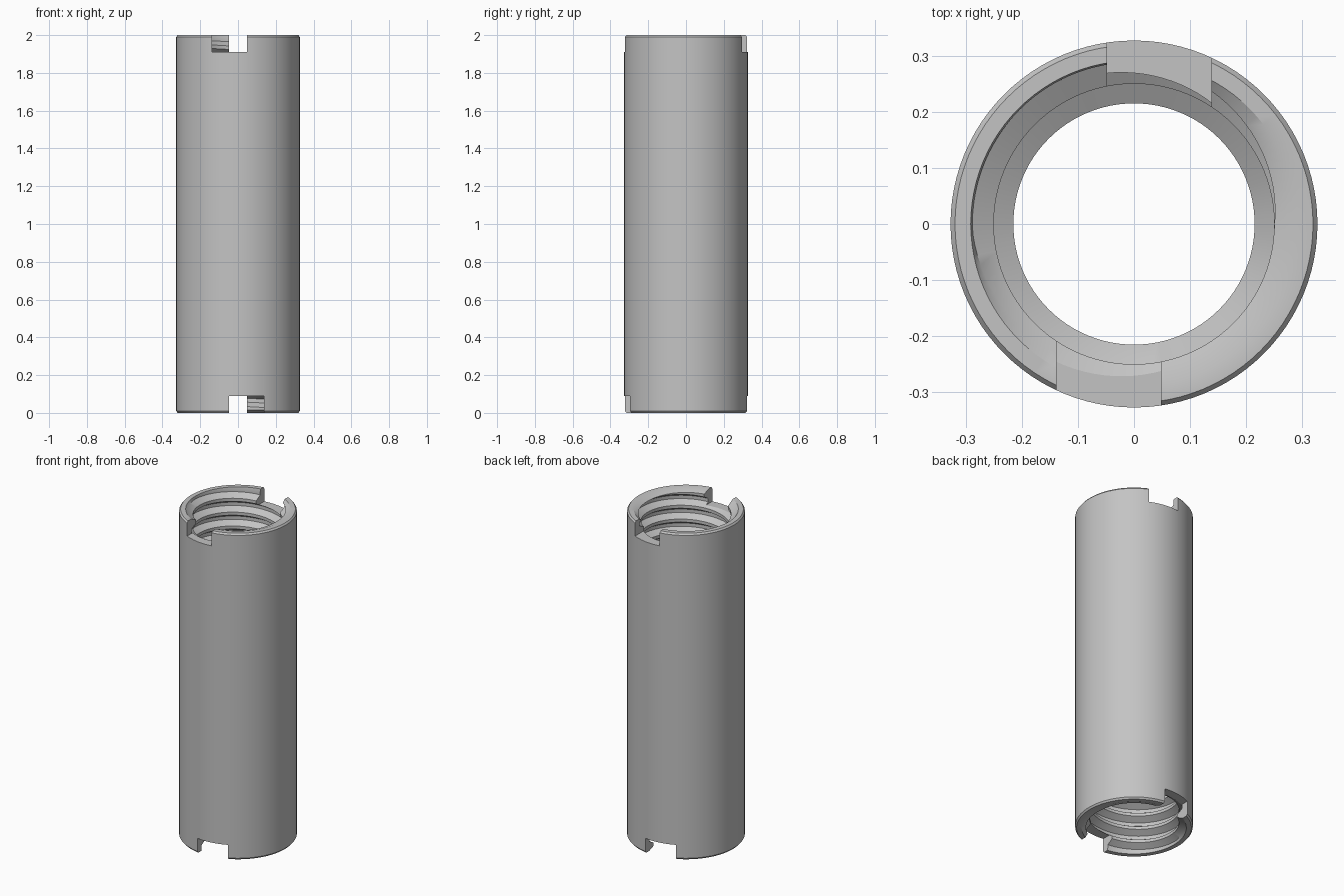
import bpy, bmesh
from math import cos, sin, pi
from mathutils import Matrix, Vector

if "Cube" in bpy.data.objects:
    bpy.data.objects.remove(bpy.data.objects["Cube"])

N = 96                                   # sides around the tube
OUTER, BORE, ROOT, CREST = 0.327, 0.215, 0.288, 0.25
PITCH, HI = 0.085, 1.985
LO = 1.91 - PITCH * 5.115                # lower end of the thread
STEPS = (0, 0.22, 0.49, 0.73)            # crest, flank, root, flank

steel = bpy.data.materials.new("steel_grey")
steel.use_nodes = True
colour = (0.55, 0.55, 0.55, 1)
steel.diffuse_color = colour
steel.node_tree.nodes["Principled BSDF"].inputs["Base Color"].default_value = colour


def thread_radius(z, j):
    """Radius of the right-hand internal thread at a height and column."""
    t = ((z - LO) / PITCH - j / N) % 1
    a, b, c = STEPS[1:]
    if t < a:
        depth = 0
    elif t < b:
        depth = (t - a) / (b - a)
    elif t < c:
        depth = 1
    else:
        depth = (1 - t) / (1 - c)
    return CREST + (ROOT - CREST) * depth


def column(bm, j):
    """One vertical strip of points, from the outer waist over the rim to the bore."""
    def vert(r, z):
        a = 2 * pi * j / N
        return bm.verts.new((r * cos(a), r * sin(a), z))

    outside = [vert(r, z) for r, z in
               ((OUTER, 1), (OUTER, 1.99), (0.319, 2), (0.291, 2))]
    made, thread = {}, []
    turns = int((HI - LO) / PITCH) + 3
    for i in range(turns * 4):
        z = LO + PITCH * (i // 4 - 1 + STEPS[i % 4] + j / N)
        z = round(min(max(z, LO), HI), 5)
        if z not in made:
            made[z] = vert(thread_radius(z, j), z)
        thread.append(made[z])
    inside = [vert(BORE, LO - 0.04), vert(BORE, 1)]
    return outside, thread, inside


def add_face(bm, corners):
    unique = list(dict.fromkeys(corners))
    if len(unique) > 2:
        bm.faces.new(unique)


# Upper half of the threaded tube
bm = bmesh.new()
cols = [column(bm, j) for j in range(N)]
for j in range(N):
    k = (j + 1) % N
    (o1, t1, i1), (o2, t2, i2) = cols[j], cols[k]
    if k == 0:                           # helix rows move up one turn at the seam
        t2 = t2[4:] + [t2[-1]] * 4
    for a, b in ((o1 + [t1[-1]], o2 + [cols[k][1][-1]]),
                 (t1, t2),
                 ([t1[0]] + i1, [cols[k][1][0]] + i2)):
        for n in range(len(a) - 1):
            add_face(bm, (a[n], b[n], b[n + 1], a[n + 1]))

# Lower half is the upper one turned end over end
turn = Matrix.Translation((0, 0, 1)) @ Matrix.Rotation(pi, 4, 'X') @ Matrix.Translation((0, 0, -1))
copy = bmesh.ops.duplicate(bm, geom=bm.verts[:] + bm.edges[:] + bm.faces[:])["geom"]
bmesh.ops.transform(bm, matrix=turn,
                    verts=[g for g in copy if isinstance(g, bmesh.types.BMVert)])
bmesh.ops.remove_doubles(bm, verts=bm.verts[:], dist=0.00002)
bmesh.ops.recalc_face_normals(bm, faces=bm.faces[:])
mesh = bpy.data.meshes.new("threaded_sleeve")
bm.to_mesh(mesh)
bm.free()
mesh.materials.append(steel)
sleeve = bpy.data.objects.new("threaded_sleeve", mesh)
bpy.context.collection.objects.link(sleeve)

# Four drive notches, two at each end
bm = bmesh.new()
half = Matrix.Rotation(pi, 4, 'Z')
for m in (Matrix.Identity(4), half, turn, turn @ half):
    box = bmesh.ops.create_cube(bm, size=1)["verts"]
    for v in box:
        v.co = m @ Vector((-0.045 + v.co.x * 0.186, -0.25 + v.co.y * 0.3, 2.01 + v.co.z * 0.2))
bmesh.ops.recalc_face_normals(bm, faces=bm.faces[:])
cut_mesh = bpy.data.meshes.new("notch_cutter")
bm.to_mesh(cut_mesh)
bm.free()
cut_mesh.materials.append(steel)
cutter = bpy.data.objects.new("notch_cutter", cut_mesh)
bpy.context.collection.objects.link(cutter)
cutter.hide_render = True

mod = sleeve.modifiers.new("notches", 'BOOLEAN')
mod.operation, mod.solver, mod.object = 'DIFFERENCE', 'EXACT', cutter
bpy.ops.object.select_all(action='DESELECT')
bpy.context.view_layer.objects.active = sleeve
sleeve.select_set(True)
bpy.ops.object.modifier_apply(modifier=mod.name)
bpy.data.objects.remove(cutter)
bpy.ops.object.shade_smooth_by_angle(angle=pi / 6)
